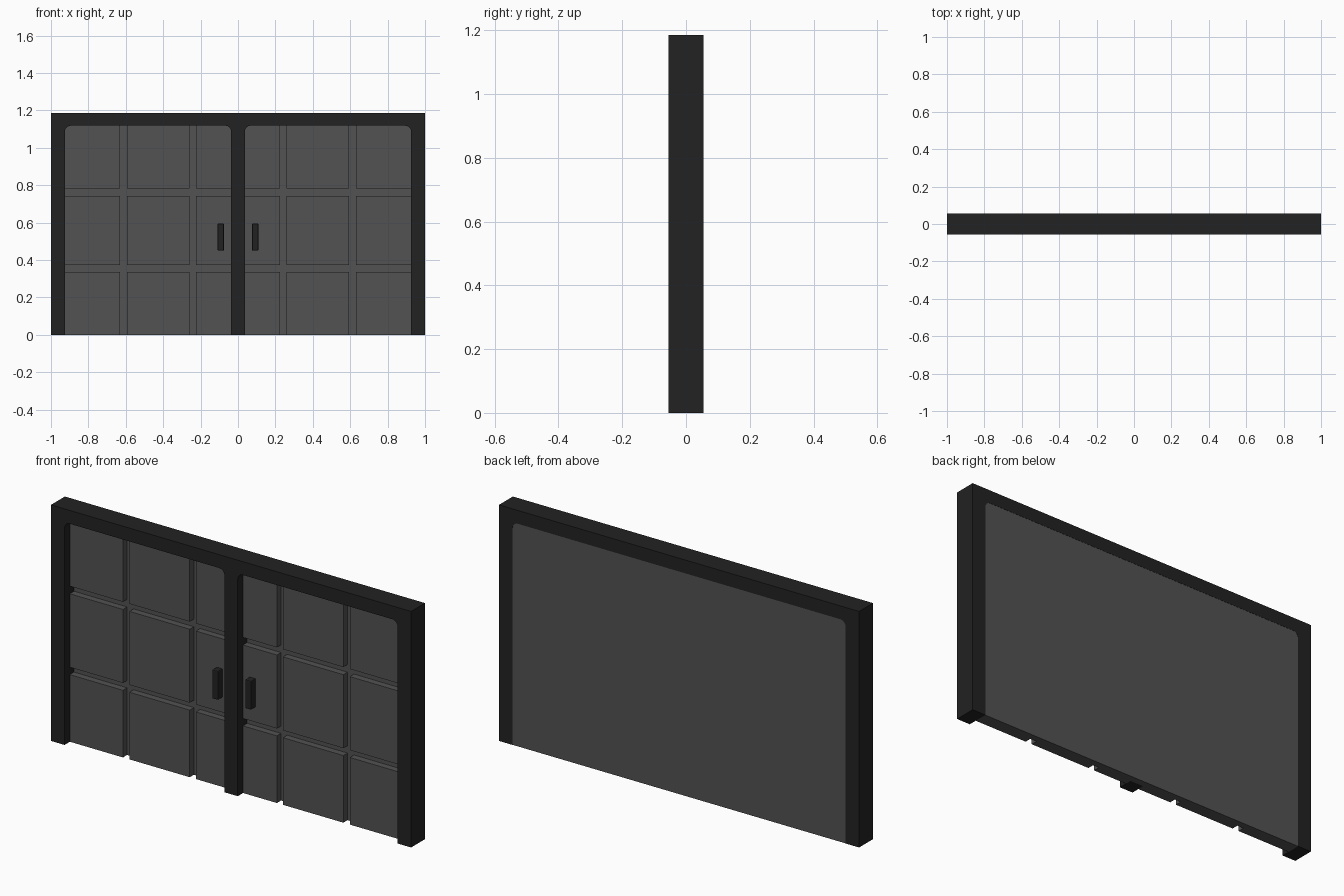
import bpy, bmesh
from math import cos, sin, pi

cube = bpy.data.objects.get("Cube")
if cube:
    bpy.data.objects.remove(cube)


def material(name, value):
    m = bpy.data.materials.new(name)
    m.use_nodes = True
    m.diffuse_color = (value, value, value, 1)
    m.node_tree.nodes["Principled BSDF"].inputs["Base Color"].default_value = (value, value, value, 1)
    return m


DARK = material("dark frame grey", 0.016)
GREY = material("panel grey", 0.085)

HEIGHT, TOP = 1.185, 1.118     # outer height, opening height
SIDE, POST = 0.925, 0.037      # opening edge, half width of middle post
FRONT, BACK = -0.055, 0.055
FACE, FLOOR = -0.013, 0.02     # front of raised panels, bottom of grooves
R = 0.03                       # opening corner radius


def prism(name, outline, y0, y1, mat):
    """Extrude an x-z outline from y0 to y1."""
    bm = bmesh.new()
    face = bm.faces.new([bm.verts.new((x, y0, z)) for x, z in outline])
    out = bmesh.ops.extrude_face_region(bm, geom=[face])
    moved = [v for v in out["geom"] if isinstance(v, bmesh.types.BMVert)]
    bmesh.ops.translate(bm, verts=moved, vec=(0, y1 - y0, 0))
    bmesh.ops.recalc_face_normals(bm, faces=bm.faces)
    mesh = bpy.data.meshes.new(name)
    bm.to_mesh(mesh)
    bm.free()
    mesh.materials.append(mat)
    obj = bpy.data.objects.new(name, mesh)
    bpy.context.collection.objects.link(obj)
    return obj


def box(name, x0, x1, z0, z1, y0, y1, mat):
    return prism(name, [(x0, z0), (x1, z0), (x1, z1), (x0, z1)], y0, y1, mat)


def arc(cx, start, steps=6):
    """Quarter circle at the top of an opening, turning counter-clockwise."""
    return [(cx + R * cos(start + pi / 2 * i / steps),
             TOP - R + R * sin(start + pi / 2 * i / steps)) for i in range(steps + 1)]


def mirrored(half):
    return half + [(-x, z) for x, z in reversed(half)]


# Outer frame: two jambs and a lintel with rounded inner corners
prism("outer_frame", mirrored([(1, HEIGHT), (1, 0), (SIDE, 0)] + arc(SIDE - R, 0)),
      FRONT, BACK, DARK)

# Middle post flaring into the lintel
prism("middle_post", mirrored([(POST, 0)] + arc(POST + R, pi / 2)[::-1]),
      FRONT, FLOOR, DARK)

# Backing slab that forms the groove floors
box("backing_slab", -SIDE, SIDE, 0, TOP, FLOOR, BACK - 0.001, GREY)

# Raised panels and handle on each door
columns = [(POST, 0.225), (0.259, 0.594), (0.63, SIDE)]
rows = [(0, 0.337), (0.374, 0.743), (0.781, TOP)]
for side, s in (("left", 1), ("right", -1)):
    for c, (x0, x1) in enumerate(columns):
        for r, (z0, z1) in enumerate(rows):
            box(f"{side}_panel_{c + 1}_{r + 1}", s * x0, s * x1, z0, z1, FACE, FLOOR, GREY)
    handle = box(f"{side}_handle", s * 0.075, s * 0.109, 0.45, 0.595, -0.052, FACE, DARK)
    bevel = handle.modifiers.new("soft_edges", "BEVEL")
    bevel.width = 0.005
    bevel.segments = 2
